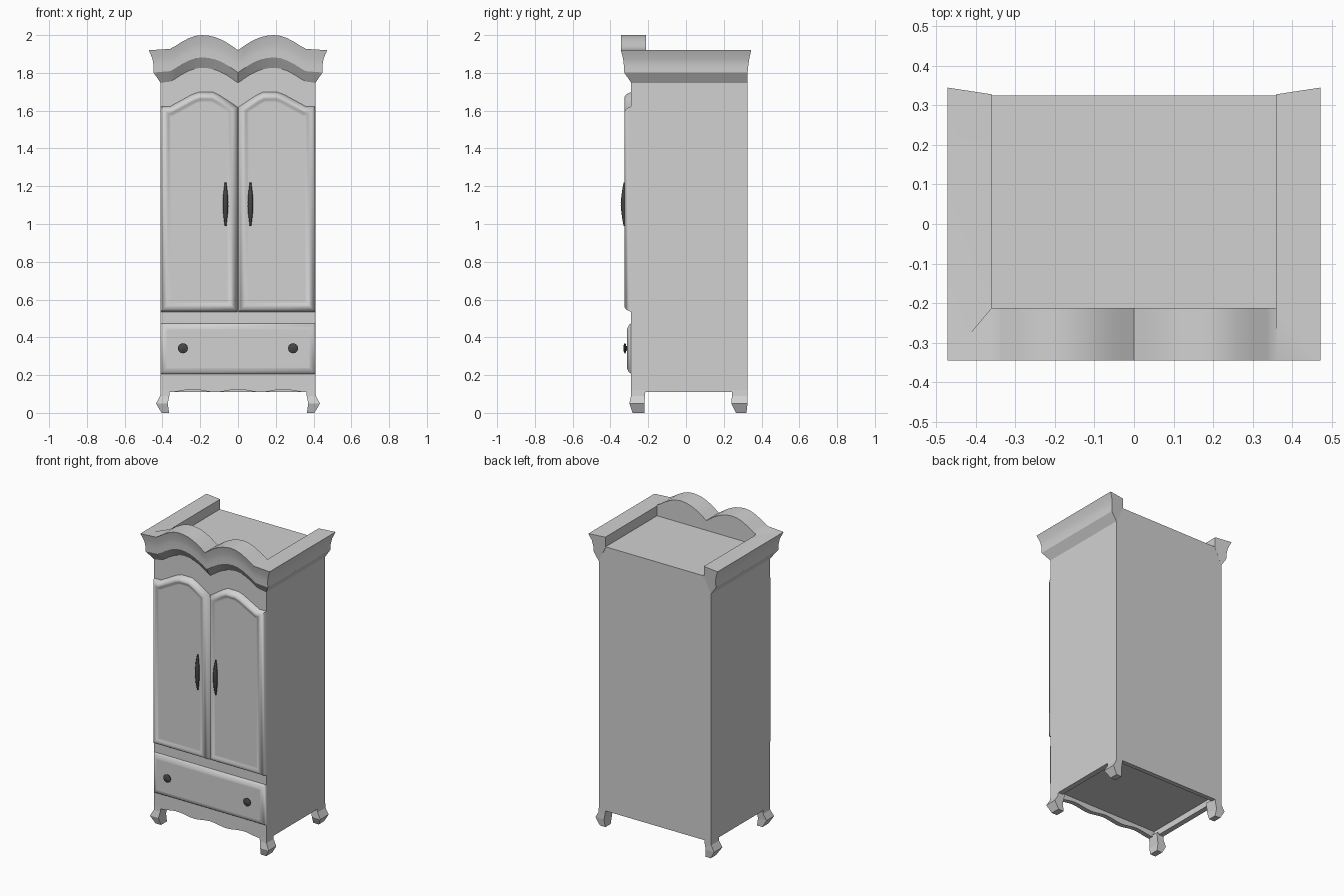
import bpy
import bmesh
import math

cube = bpy.data.objects.get("Cube")
if cube:
    bpy.data.objects.remove(cube, do_unlink=True)


def material(name, value):
    m = bpy.data.materials.new(name)
    m.use_nodes = True
    color = (value, value, value, 1)
    m.diffuse_color = color
    m.node_tree.nodes["Principled BSDF"].inputs["Base Color"].default_value = color
    return m


wood = material("light grey wood", 0.64)
metal = material("dark metal", 0.06)


def finish(bm, name, mat, angle=None):
    mesh = bpy.data.meshes.new(name)
    bm.to_mesh(mesh)
    bm.free()
    obj = bpy.data.objects.new(name, mesh)
    bpy.context.collection.objects.link(obj)
    mesh.materials.append(mat)
    if angle:
        bpy.ops.object.select_all(action='DESELECT')
        obj.select_set(True)
        bpy.context.view_layer.objects.active = obj
        bpy.ops.object.shade_smooth_by_angle(angle=math.radians(angle))
    return obj


def loft(name, rings, mat, angle=None, loop=False):
    """Skin equal-length rings. With loop, rings are open strips joined in a circle."""
    bm = bmesh.new()
    rows = [[bm.verts.new(p) for p in ring] for ring in rings]
    n, count = len(rows[0]), len(rows)
    for i in range(count if loop else count - 1):
        a, b = rows[i], rows[(i + 1) % count]
        for j in range(n - 1 if loop else n):
            k = (j + 1) % n
            bm.faces.new((a[j], a[k], b[k], b[j]))
    if loop:
        bm.faces.new([r[0] for r in rows])
        bm.faces.new([r[-1] for r in rows])
    else:
        bm.faces.new(rows[0])
        bm.faces.new(rows[-1])
    bmesh.ops.remove_doubles(bm, verts=bm.verts, dist=0.0005)
    bmesh.ops.recalc_face_normals(bm, faces=bm.faces)
    return finish(bm, name, mat, angle)


def rect(x0, x1, y0, y1, z):
    return [(x0, y0, z), (x1, y0, z), (x1, y1, z), (x0, y1, z)]


def box(name, x0, x1, y0, y1, z0, z1):
    return loft(name, [rect(x0, x1, y0, y1, z) for z in (z0, z1)], wood)


def panel(name, outline, steps, y):
    """Raised panel on the front: outline in x, z, then (inset, rise) steps."""
    bm = bmesh.new()
    face = bm.faces.new([bm.verts.new((x, y, z)) for x, z in outline])
    face.normal_update()
    if face.normal.y > 0:
        face.normal_flip()
    for inset, rise in steps:
        bmesh.ops.inset_individual(bm, faces=[face], thickness=inset, depth=rise,
                                   use_even_offset=True)
    return finish(bm, name, wood, 65)


W, FRONT, BACK = 0.41, -0.29, 0.325
FLOOR, SKIRT, TOP = 0.15, 0.11, 1.855

# Cabinet body and the skirt boards around its hollow underside
box("body", -W, W, FRONT, BACK, FLOOR, TOP)
box("back_skirt", -W, W, BACK - 0.03, BACK, SKIRT, FLOOR)
for side, s in (("left", 1), ("right", -1)):
    box(side + "_skirt", *sorted((s * W, s * (W - 0.035))), FRONT, BACK, SKIRT, FLOOR)

# Front apron with a scalloped lower edge
apron = [(-W, FLOOR), (-W, SKIRT)]
for i in range(33):
    x = -0.36 + 0.72 * i / 32
    apron.append((x, SKIRT + 0.007 * (1 - math.cos(x / 0.36 * math.pi * 3 + math.pi))))
apron += [(W, SKIRT), (W, FLOOR)]
loft("front_apron", [[(x, y, z) for x, z in apron] for y in (FRONT, FRONT + 0.03)],
     wood, 30)

# Legs: height, outer x, inner x, outer and inner y for front and back
LEG = [(0.12, 0.41, 0.36, -0.29, -0.215, 0.325, 0.245),
       (0.09, 0.412, 0.364, -0.291, -0.217, 0.325, 0.243),
       (0.05, 0.434, 0.372, -0.30, -0.22, 0.326, 0.24),
       (0.0, 0.405, 0.365, -0.283, -0.22, 0.32, 0.265)]
for side, s in (("left", 1), ("right", -1)):
    for end, k in (("front", 3), ("back", 5)):
        loft(f"{end}_{side}_leg",
             [rect(s * r[1], s * r[2], r[k], r[k + 1], r[0]) for r in LEG], wood)

# Crown moulding: a U-shaped strip whose front rises in two humps
HUMP = [(0, 0), (0.03, 0.021), (0.06, 0.041), (0.09, 0.057), (0.12, 0.069),
        (0.155, 0.077), (0.19, 0.08), (0.225, 0.076), (0.26, 0.064),
        (0.3, 0.043), (0.335, 0.02), (0.36, 0.007)]
WAVE = [(-x, h) for x, h in reversed(HUMP[1:])] + HUMP


def crown_strip(x, yf, yb, z, lift=1):
    front = [(wx, yf, z + h * lift) for wx, h in WAVE]
    return ([(-x, yb, z), (-x, yf, z)] + front + [(x, yf, z), (x, yb, z)])


loft("crown_moulding", [crown_strip(*level) for level in (
    (0.41, -0.29, 0.325, 1.747),
    (0.447, -0.327, 0.326, 1.802),
    (0.447, -0.329, 0.33, 1.84),
    (0.453, -0.333, 0.335, 1.875),
    (0.472, -0.345, 0.345, 1.92),
    (0.36, -0.212, 0.328, 1.92),
    (0.36, -0.212, 0.326, 1.85, 0))], wood, 30, loop=True)

# Doors with arched tops and rounded raised frames
DOOR = [(0.003, 0.535), (0.41, 0.535), (0.41, 1.622), (0.36, 1.622), (0.285, 1.663),
        (0.245, 1.685), (0.208, 1.698), (0.13, 1.698), (0.09, 1.677), (0.003, 1.62)]
DOOR_STEPS = [(0.004, 0.012), (0.008, 0.014), (0.012, 0.009),
              (0.01, -0.001), (0.01, -0.006), (0.006, -0.001), (0.006, 0)]
for side, s in (("left", 1), ("right", -1)):
    panel(side + "_door", [(s * x, z) for x, z in DOOR], DOOR_STEPS, FRONT)

# Drawer front
panel("drawer_front", [(-W, 0.207), (W, 0.207), (W, 0.474), (-W, 0.474)],
      [(0.008, 0.012), (0.02, 0.01), (0.006, 0)], FRONT)


# Door handles: slim ribbed spindles; drawer knobs: small turned buttons
RIBS, SIDES = 24, 12
for side, s in (("left", 1), ("right", -1)):
    rings = []
    for i in range(RIBS + 1):
        t = i / RIBS
        r = 0.004 + 0.01 * math.sin(math.pi * t) * (1.08 if i % 2 else 0.92)
        bow = -0.326 - 0.005 * math.sin(math.pi * t)
        rings.append([(s * 0.066 + r * math.cos(a), bow + r * math.sin(a), 0.99 + 0.23 * t)
                      for a in (math.tau * j / SIDES for j in range(SIDES))])
    loft(side + "_door_handle", rings, metal, 40)

    knob = [(0.014, -0.308), (0.012, -0.316), (0.026, -0.32), (0.027, -0.325), (0.012, -0.332)]
    loft(side + "_drawer_knob",
         [[(s * 0.292 + r * math.cos(a), y, 0.342 + r * math.sin(a))
           for a in (math.tau * j / SIDES for j in range(SIDES))] for r, y in knob],
         metal, 40)
